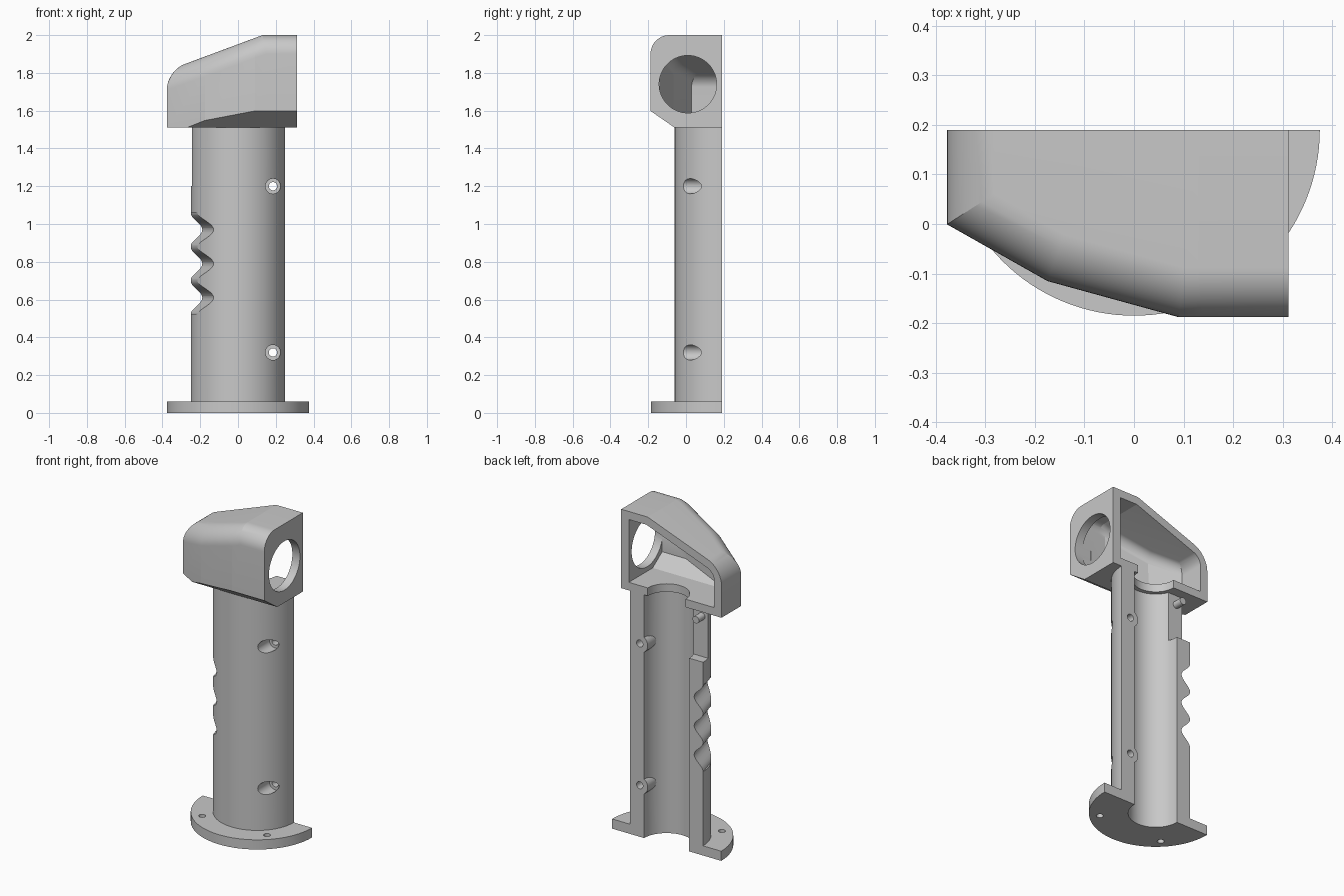
import bpy, bmesh, math
from mathutils import Vector, Matrix

cube = bpy.data.objects.get("Cube")
if cube:
    bpy.data.objects.remove(cube)

BACK = 0.19          # parting plane, also the y of the grip axis
FLOOR = 1.51         # underside of the head

grey = bpy.data.materials.new("plain grey")
grey.use_nodes = True
grey.diffuse_color = (0.58, 0.58, 0.58, 1)
grey.node_tree.nodes["Principled BSDF"].inputs["Base Color"].default_value = (0.58, 0.58, 0.58, 1)


def make(name, bm):
    bmesh.ops.recalc_face_normals(bm, faces=bm.faces)
    mesh = bpy.data.meshes.new(name)
    bm.to_mesh(mesh)
    bm.free()
    mesh.materials.append(grey)
    obj = bpy.data.objects.new(name, mesh)
    bpy.context.collection.objects.link(obj)
    return obj


def rod(name, radius, start, end, sides=96):
    """Cylinder between two points."""
    a, b = Vector(start), Vector(end)
    turn = (b - a).to_track_quat('Z', 'Y').to_matrix().to_4x4()
    bm = bmesh.new()
    bmesh.ops.create_cone(bm, cap_ends=True, segments=sides, radius1=radius, radius2=radius,
                          depth=(b - a).length, matrix=Matrix.Translation((a + b) / 2) @ turn)
    return make(name, bm)


def prism_bm(points, offset):
    bm = bmesh.new()
    face = bm.faces.new([bm.verts.new(p) for p in points])
    new = bmesh.ops.extrude_face_region(bm, geom=[face], use_keep_orig=True)["geom"]
    bmesh.ops.translate(bm, vec=offset, verts=[v for v in new if isinstance(v, bmesh.types.BMVert)])
    bmesh.ops.recalc_face_normals(bm, faces=bm.faces)
    return bm


def cut(obj, *cutters):
    for cutter in cutters:
        mod = obj.modifiers.new("cut", 'BOOLEAN')
        mod.operation = 'DIFFERENCE'
        mod.solver = 'EXACT'
        mod.object = cutter
        bpy.context.view_layer.objects.active = obj
        bpy.ops.object.modifier_apply(modifier=mod.name)
        bpy.data.objects.remove(cutter)


def back_half():
    return make("back_half", prism_bm([(-1, BACK, -1), (1, BACK, -1), (1, BACK, 3), (-1, BACK, 3)], (0, 1, 0)))


def slice_off(bm, point, normal):
    """Remove everything on the normal side of a plane and close the cut."""
    bmesh.ops.bisect_plane(bm, geom=bm.verts[:] + bm.edges[:] + bm.faces[:], dist=1e-5,
                           plane_co=point, plane_no=normal, clear_outer=True)
    bmesh.ops.holes_fill(bm, edges=[e for e in bm.edges if e.is_boundary], sides=0)
    bmesh.ops.recalc_face_normals(bm, faces=bm.faces)


def hood(name, plan, low, high, inset, fillet):
    """Head solid: plan prism, sloped roof, chamfered underside, rounded roof edge."""
    bm = prism_bm([(x, y, low) for x, y in plan], (0, 0, high - low))
    slope = Vector((-0.16, 0, 0.43)).normalized()
    chamfer = Vector((0, -0.09, -0.13)).normalized()
    slice_off(bm, Vector((0.13, 0, 2.0)) - slope * inset, slope)
    slice_off(bm, Vector((0, -0.06, FLOOR)) - chamfer * inset, chamfer)
    rim = []
    for e in bm.edges:
        if len(e.link_faces) == 2:
            roof, wall = sorted(e.link_faces, key=lambda f: -f.normal.z)
            n = wall.normal
            if roof.normal.z > 0.5 and abs(n.z) < 0.1 and n.y < 0.5 and n.x < 0.5:
                rim.append(e)
    bmesh.ops.bevel(bm, geom=rim, offset=fillet, offset_type='OFFSET', segments=12,
                    profile=0.5, affect='EDGES', clamp_overlap=False)
    return make(name, bm)


# Round base flange with two screw holes
flange = rod("base_flange", 0.375, (0, BACK, 0), (0, BACK, 0.06), 128)
cut(flange, rod("bore", 0.155, (0, BACK, -1), (0, BACK, 1)), back_half())
for side in (-1, 1):
    x, y = side * 0.223, BACK - 0.223
    cut(flange, rod("hole", 0.02, (x, y, -1), (x, y, 1), 24))

# Half-tube grip; the bore leaves screw bosses standing
SCREW_X, SCREW_Z = 0.185, (0.32, 1.2)
grip = rod("grip", 0.25, (0, BACK, 0.06), (0, BACK, FLOOR), 128)
bore = rod("bore", 0.155, (0, BACK, -0.2), (0, BACK, 1.8))
for z in SCREW_Z:
    cut(bore, rod("boss", 0.055, (SCREW_X, 0.03, z), (SCREW_X, 0.5, z), 48))
cut(grip, bore, back_half())
for z in SCREW_Z:
    cut(grip, rod("counterbore", 0.04, (SCREW_X, -0.3, z), (SCREW_X, 0.1, z), 48),
        rod("screw_hole", 0.022, (SCREW_X, -0.3, z), (SCREW_X, 0.5, z), 32))

# Finger grooves, slanting out towards the front
lean, y_start, y_run = 0.28, 0.25, -0.4
wave = [(-0.6, y_start, 0.52)]
for i in range(61):
    z = 0.52 + 0.54 * i / 60
    x = -0.22 - 0.031 * math.cos(math.tau * (z - 0.52) / 0.18)
    wave.append((x + lean * (BACK - y_start), y_start, z))
wave.append((-0.6, y_start, 1.06))
cut(grip, make("grooves", prism_bm(wave, (-lean * y_run, y_run, 0))))

# Switch slot in the grip wall, with a locating peg
cut(grip, make("slot", prism_bm([(-0.4, 0.13, 1.2), (-0.1, 0.13, 1.2), (-0.1, 0.13, 1.6), (-0.4, 0.13, 1.6)],
                                (0, 0.3, 0))))
peg = rod("slot_peg", 0.022, (-0.2, 0.12, 1.45), (-0.2, BACK, 1.45), 32)

# Hollow head with a round window and a hole down into the grip
outer = [(-0.377, BACK), (-0.377, 0.0), (-0.175, -0.115), (0.09, -0.188), (0.312, -0.188), (0.312, BACK)]
inner = [(-0.327, 0.3), (-0.327, 0.03), (-0.16, -0.066), (0.097, -0.138), (0.26, -0.138), (0.26, 0.3)]
head = hood("head", outer, FLOOR, 2.0, 0, 0.1)
cut(head, hood("cavity", inner, FLOOR + 0.05, 1.95, 0.05, 0.05),
    rod("window", 0.152, (0.2, 0.01, 1.74), (0.5, 0.01, 1.74)),
    rod("floor_hole", 0.13, (0, BACK, 1.4), (0, BACK, 1.6)))

# Smooth curved walls, keep edges crisp
bpy.ops.object.select_all(action='DESELECT')
for obj in (flange, grip, peg, head):
    obj.select_set(True)
bpy.context.view_layer.objects.active = grip
bpy.ops.object.shade_smooth_by_angle(angle=math.radians(14))
